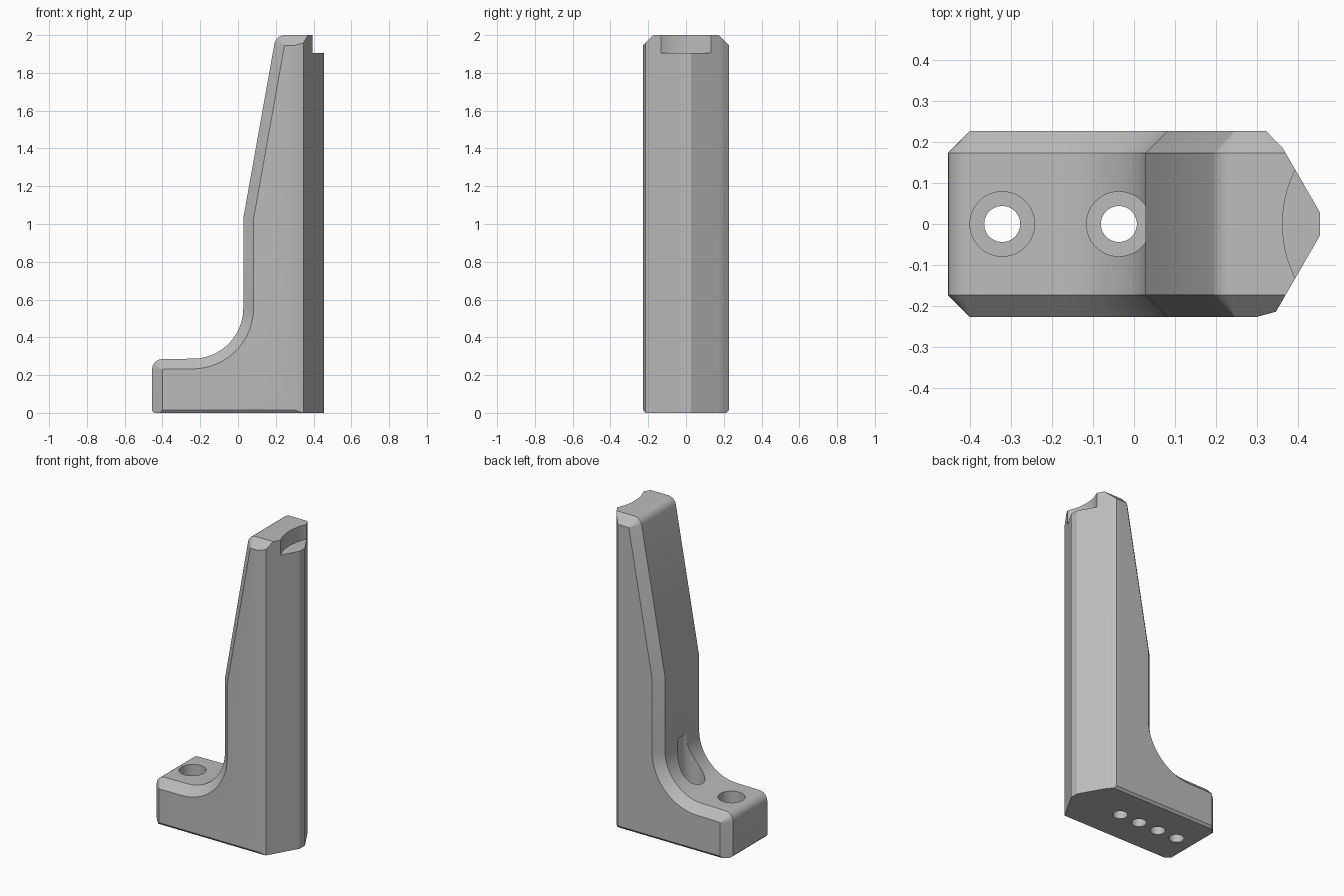
import bpy, bmesh, math
from mathutils import Vector

if "Cube" in bpy.data.objects:
    bpy.data.objects.remove(bpy.data.objects["Cube"])

HALF = 0.227      # half width
CHAMFER = 0.054   # chamfer along the upper side edges

grey = bpy.data.materials.new("plain grey")
grey.use_nodes = True
grey.diffuse_color = (0.5, 0.5, 0.5, 1)
grey.node_tree.nodes["Principled BSDF"].inputs["Base Color"].default_value = (0.5, 0.5, 0.5, 1)


def arc(cx, cz, r, start, end, steps):
    angles = [math.radians(start + (end - start) * i / steps) for i in range(steps + 1)]
    return [(cx + r * math.cos(a), cz + r * math.sin(a)) for a in angles]


def outline(d):
    """Side outline of the bracket, moved inwards by d on the foot, wall and top."""
    pts = [(-0.455 + d, 0)]
    pts += arc(-0.4, 0.23, 0.055 - d, 180, 90, 6)           # foot tip
    pts += arc(-0.24, 0.555, 0.268 + d, -90, 0, 20)         # fillet into the wall
    pts += [(0.028 + d, 1.03 - d * 0.09)]                   # knee
    pts += arc(0.247, 1.945, 0.055 - d, 170, 90, 6)         # top corner
    pts += [(0.455, 2 - d), (0.455, 0)]
    return pts


# Bracket body: loft four outlines across the width
bm = bmesh.new()
sections = [(-HALF, CHAMFER), (CHAMFER - HALF, 0), (HALF - CHAMFER, 0), (HALF, CHAMFER)]
rings = [[bm.verts.new((x, y, z)) for x, z in outline(d)] for y, d in sections]
for a, b in zip(rings, rings[1:]):
    for i in range(len(a)):
        j = (i + 1) % len(a)
        bm.faces.new((a[i], a[j], b[j], b[i]))
bm.faces.new(rings[0])
bm.faces.new(rings[-1])


def slice_off(point, normal):
    geom = bm.verts[:] + bm.edges[:] + bm.faces[:]
    cut = bmesh.ops.bisect_plane(bm, geom=geom, dist=1e-5, plane_co=Vector(point),
                                 plane_no=Vector(normal).normalized(), clear_outer=True)
    edges = [e for e in cut["geom_cut"] if isinstance(e, bmesh.types.BMEdge) and e.is_boundary]
    bmesh.ops.edgeloop_fill(bm, edges=edges)


# Pointed nose, its softened corners, and the thin chamfers under the base
for side in (-1, 1):
    slice_off((0.455, side * 0.027, 0), (0.866, side * 0.5, 0))
    slice_off((0, side * HALF, 0.015), (0, side * 0.78, -0.62))
slice_off((0.3, -HALF, 0), (0.26, -0.96, 0))
slice_off((0.323, HALF, 0), (0.72, 0.7, 0))
slice_off((-0.455, 0, 0.012), (-0.7, 0, -0.7))

bmesh.ops.remove_doubles(bm, verts=bm.verts[:], dist=1e-4)
bmesh.ops.recalc_face_normals(bm, faces=bm.faces[:])
mesh = bpy.data.meshes.new("bracket")
bm.to_mesh(mesh)
bm.free()
bracket = bpy.data.objects.new("bracket", mesh)
bpy.context.collection.objects.link(bracket)
mesh.materials.append(grey)


def drill(x, r, low, high):
    """Cut an upright round hole and discard the cutter."""
    bpy.ops.mesh.primitive_cylinder_add(vertices=48 if r < 0.2 else 128, radius=r,
                                        depth=high - low, location=(x, 0, (low + high) / 2))
    cutter = bpy.context.object
    cutter.name = "hole_cutter"
    cutter.hide_render = True
    cutter.data.materials.append(grey)
    mod = bracket.modifiers.new("hole", "BOOLEAN")
    mod.operation = "DIFFERENCE"
    mod.solver = "EXACT"
    mod.object = cutter
    bpy.context.view_layer.objects.active = bracket
    bpy.ops.object.modifier_apply(modifier=mod.name)
    bpy.data.objects.remove(cutter)


# Two counterbored through holes, two blind holes, and the curved notch at the top
for x in (-0.322, -0.037):
    drill(x, 0.079, 0.14, 0.58)
    drill(x, 0.044, -0.1, 0.3)
for x in (-0.18, 0.105):
    drill(x, 0.044, -0.1, 0.16)
drill(0.66, 0.297, 1.905, 2.1)

bpy.ops.object.select_all(action="DESELECT")
bracket.select_set(True)
bpy.context.view_layer.objects.active = bracket
bpy.ops.object.shade_smooth_by_angle(angle=math.radians(25))
